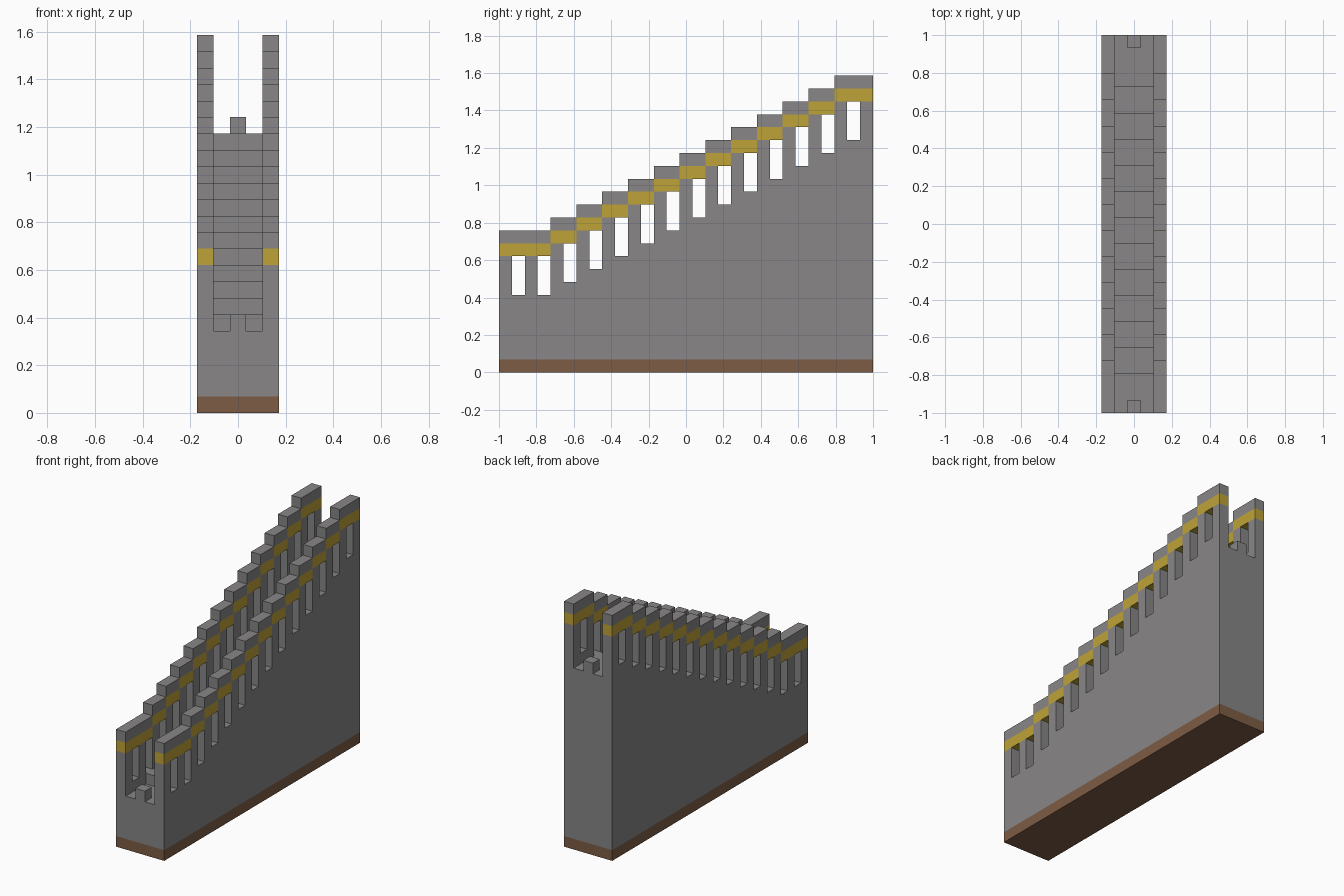
import bpy
import bmesh

cube = bpy.data.objects.get("Cube")
if cube:
    bpy.data.objects.remove(cube, do_unlink=True)

LENGTH, WIDTH, STEPS = 29, 5, 13      # size in blocks, number of parapet steps
U = 2 / LENGTH                        # one block
HALF, INNER = WIDTH / 2, WIDTH / 2 - 1


def material(name, color):
    m = bpy.data.materials.new(name)
    m.use_nodes = True
    m.diffuse_color = (*color, 1)
    m.node_tree.nodes["Principled BSDF"].inputs["Base Color"].default_value = (*color, 1)
    return m


STONE = material("grey stone", (0.246, 0.238, 0.238))
GOLD = material("gold trim", (0.515, 0.361, 0.038))
EARTH = material("brown earth", (0.205, 0.107, 0.058))


def extruded(name, mat, profiles, x0, x1, mirror=False):
    """Extrude side profiles, given as (y, z) in blocks, from x0 to x1."""
    bm = bmesh.new()
    for points in profiles:
        verts = [bm.verts.new((x0 * U, y * U - 1, z * U)) for y, z in points]
        face = bm.faces.new(verts)
        new = bmesh.ops.extrude_face_region(bm, geom=[face], use_keep_orig=True)["geom"]
        for v in new:
            if isinstance(v, bmesh.types.BMVert):
                v.co.x = x1 * U
    bmesh.ops.recalc_face_normals(bm, faces=bm.faces[:])
    mesh = bpy.data.meshes.new(name)
    bm.to_mesh(mesh)
    bm.free()
    mesh.materials.append(mat)
    obj = bpy.data.objects.new(name, mesh)
    bpy.context.collection.objects.link(obj)
    if mirror:
        obj.modifiers.new("Mirror", "MIRROR")
    return obj


def rect(y0, y1, z0, z1):
    return [(y0, z0), (y1, z0), (y1, z1), (y0, z1)]


def skyline(heights, bottom):
    """Closed outline over a row of one-block columns."""
    points = [(0, bottom), (0, heights[0])]
    for y in range(1, len(heights)):
        if heights[y] != heights[y - 1]:
            points += [(y, heights[y - 1]), (y, heights[y])]
    return points + [(len(heights), heights[-1]), (len(heights), bottom)]


def section(y):
    """Parapet step that holds column y."""
    return min(max((y - 2) // 2, 0), STEPS - 1)


# Ground slab
extruded("ground_slab", EARTH, [rect(0, LENGTH, 0, 1)], -HALF, HALF)

# Side walls with open slots between the posts
openings = [1] + [2 * k + 3 for k in range(STEPS)]
wall = [section(y) + (6 if y in openings else 9) for y in range(LENGTH)]
extruded("side_walls", STONE, [skyline(wall, 1)], INNER, HALF, mirror=True)

# Gold band and stone coping climbing in steps
spans = []
for k in range(STEPS):
    columns = [y for y in range(LENGTH) if section(y) == k]
    spans.append((columns[0], columns[-1] + 1, k))
extruded("gold_bands", GOLD, [rect(a, b, 9 + k, 10 + k) for a, b, k in spans],
         INNER, HALF, mirror=True)
extruded("copings", STONE, [rect(a, b, 10 + k, 11 + k) for a, b, k in spans],
         INNER, HALF, mirror=True)

# Stairway between the walls
stairs = [5 + min(max((y - 1) // 2, 0), STEPS - 1) for y in range(LENGTH)]
stairs = [min(h, 17) for h in stairs]
extruded("stairway", STONE, [skyline(stairs, 1)], -INNER, INNER)

# Small blocks at the bottom and top ends
extruded("front_block", STONE, [rect(0, 1, 5, 6)], -0.5, 0.5)
extruded("back_block", STONE, [rect(LENGTH - 1, LENGTH, 17, 18)], -0.5, 0.5)
